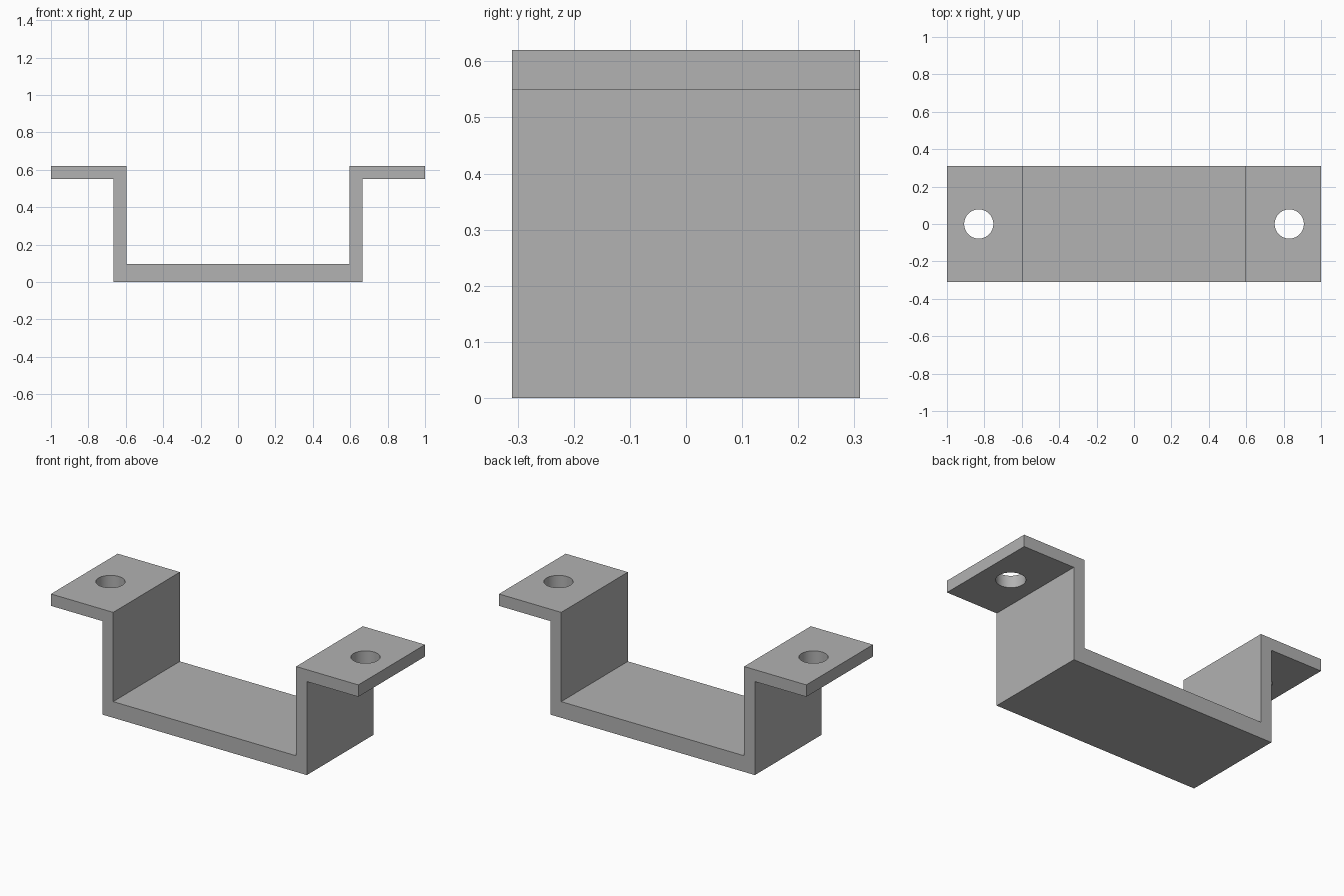
import bpy
import bmesh
import math

cube = bpy.data.objects.get("Cube")
if cube:
    bpy.data.objects.remove(cube, do_unlink=True)

DEPTH = 0.62          # front to back
TOP = 0.62            # height of the flange tops
SHEET = 0.07          # thickness of walls and flanges
FLOOR = 0.095         # thickness of the base
INNER = 0.595         # half width of the channel
HOLE_X, HOLE_R = 0.83, 0.078

# Plain grey metal
grey = bpy.data.materials.new("grey_metal")
grey.use_nodes = True
colour = (0.445, 0.445, 0.445, 1)
grey.diffuse_color = colour
grey.node_tree.nodes["Principled BSDF"].inputs["Base Color"].default_value = colour

# Bracket body: mirrored hat profile, extruded front to back
outer = INNER + SHEET
under = TOP - SHEET
half = [(outer, 0), (outer, under), (1, under), (1, TOP), (INNER, TOP), (INNER, FLOOR)]
profile = half + [(-x, z) for x, z in reversed(half)]

bm = bmesh.new()
face = bm.faces.new([bm.verts.new((x, -DEPTH / 2, z)) for x, z in profile])
swept = bmesh.ops.extrude_face_region(bm, geom=[face], use_keep_orig=True)
moved = [v for v in swept["geom"] if isinstance(v, bmesh.types.BMVert)]
bmesh.ops.translate(bm, verts=moved, vec=(0, DEPTH, 0))
bmesh.ops.recalc_face_normals(bm, faces=bm.faces)
mesh = bpy.data.meshes.new("mounting_bracket")
bm.to_mesh(mesh)
bm.free()
mesh.materials.append(grey)
bracket = bpy.data.objects.new("mounting_bracket", mesh)
bpy.context.collection.objects.link(bracket)

# Screw holes, one through each flange
for side in (-1, 1):
    bpy.ops.mesh.primitive_cylinder_add(
        vertices=64, radius=HOLE_R, depth=SHEET * 3,
        location=(side * HOLE_X, 0, TOP - SHEET / 2))
    cutter = bpy.context.object
    cutter.name = "screw_hole_cutter"
    cutter.hide_render = True
    cutter.data.materials.append(grey)
    cut = bracket.modifiers.new("screw_hole", "BOOLEAN")
    cut.operation = "DIFFERENCE"
    cut.solver = "EXACT"
    cut.object = cutter
    bpy.context.view_layer.objects.active = bracket
    bpy.ops.object.modifier_apply(modifier=cut.name)
    bpy.data.objects.remove(cutter, do_unlink=True)

# Smooth hole walls, crisp folded edges
bpy.ops.object.select_all(action="DESELECT")
bracket.select_set(True)
bpy.context.view_layer.objects.active = bracket
bpy.ops.object.shade_smooth_by_angle(angle=math.radians(30))
